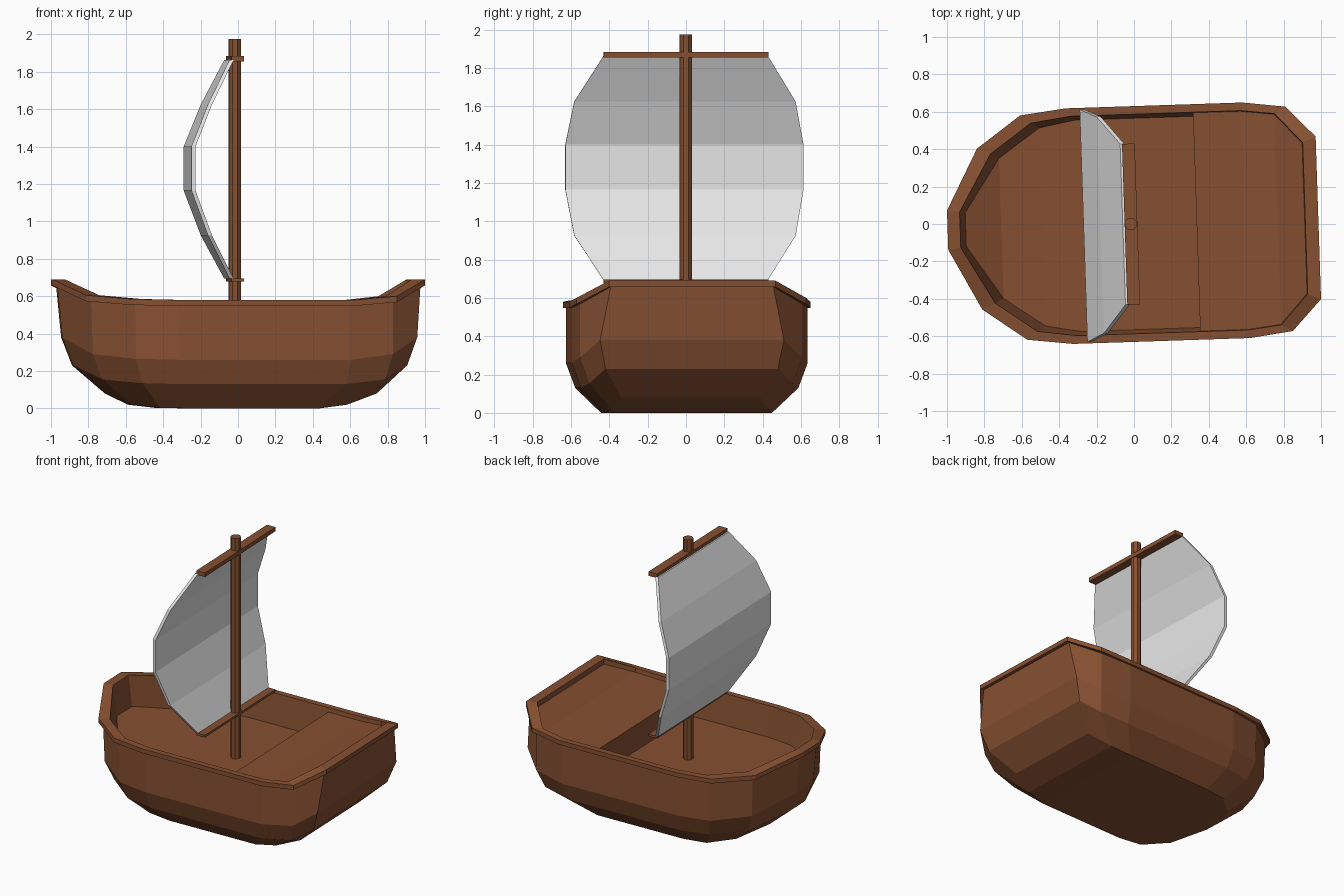
import bpy, bmesh, math

if "Cube" in bpy.data.objects:
    bpy.data.objects.remove(bpy.data.objects["Cube"])

TURN = math.radians(1.9)  # the whole boat is turned slightly about z


def material(name, rgb):
    m = bpy.data.materials.new(name)
    m.diffuse_color = (*rgb, 1)
    m.use_nodes = True
    m.node_tree.nodes["Principled BSDF"].inputs["Base Color"].default_value = m.diffuse_color
    return m


wood = material("brown wood", (0.24, 0.08, 0.031))
cloth = material("white cloth", (0.8, 0.8, 0.8))


def finish(bm, name, mat):
    bmesh.ops.recalc_face_normals(bm, faces=bm.faces[:])
    me = bpy.data.meshes.new(name)
    bm.to_mesh(me)
    bm.free()
    me.materials.append(mat)
    ob = bpy.data.objects.new(name, me)
    ob.rotation_euler.z = TURN
    bpy.context.collection.objects.link(ob)
    return ob


def loft(name, loops, mat, strips=False):
    """Closed solid through equally long loops; caps are one face or cross strips."""
    bm = bmesh.new()
    rings = [[bm.verts.new(p) for p in loop] for loop in loops]
    n = len(rings[0])
    for a, b in zip(rings, rings[1:]):
        for i in range(n):
            j = (i + 1) % n
            bm.faces.new((a[i], a[j], b[j], b[i]))
    for r in (rings[0], rings[-1]):
        if strips:
            for i in range(n // 2 - 1):
                bm.faces.new((r[i], r[i + 1], r[n - 2 - i], r[n - 1 - i]))
        else:
            bm.faces.new(r)
    return finish(bm, name, mat)


def mirrored(xs, ys, zs):
    """Full outline from the half outline on the +y side."""
    half = list(zip(xs, ys, zs))
    return half + [(x, -y, z) for x, y, z in reversed(half)]


def box(name, x0, x1, y, z0, z1, mat):
    loft(name, [[(x0, -y, z), (x1, -y, z), (x1, y, z), (x0, y, z)] for z in (z0, z1)], mat)


# Hull: stations run from bow to stern, loops from keel over the rail to the deck
RX = (-.997, -.826, -.59, -.345, .60, .83, .986)
RY = (.105, .43, .60, .63, .63, .60, .435)
SHEER = (.69, .605, .585, .58, .58, .60, .69)
HX = (-.97, -.80, -.57, -.335, .585, .81, .962)
HY = (.10, .415, .58, .616, .616, .58, .425)
IX = (-.93, -.755, -.535, -.32, .59, .77, .916)
IY = (.095, .40, .557, .587, .587, .565, .405)
low = [z - .032 for z in SHEER]
hull_loops = [
    mirrored((-.71, -.58, -.43, -.26, .42, .57, .73),
             (.07, .28, .41, .435, .435, .41, .36),
             (.08, .02, .003, 0, 0, .02, .08)),
    mirrored((-.885, -.74, -.53, -.32, .56, .77, .89),
             (.09, .37, .53, .568, .568, .53, .45),
             (.23, .155, .135, .13, .13, .155, .23)),
    mirrored((-.943, -.79, -.565, -.335, .585, .81, .943),
             (.10, .41, .58, .616, .616, .58, .48),
             (.38, .29, .265, .26, .26, .29, .38)),
    mirrored(HX, HY, low),
    mirrored(RX, RY, low),
    mirrored(RX, RY, SHEER),
    mirrored(IX, IY, SHEER),
    mirrored((-.90, -.71, -.49, -.30, .58, .75, .89),
             (.09, .375, .53, .565, .565, .54, .39),
             (.47, .385, .365, .36, .36, .37, .42)),
]
loft("hull", hull_loops, wood, strips=True)

# Raised deck at the stern, rising with the rail
AX, AY = (.335, .59, .768, .914), (.585, .585, .563, .404)
loft("stern_deck", [mirrored(AX, AY, (.35, .35, .36, .41)),
                    mirrored(AX, AY, (.55, .55, .57, .655))], wood, strips=True)

# Mast
R, N = .035, 8
ring = [(R * math.cos(math.tau * (i + .5) / N) - .017,
         R * math.sin(math.tau * (i + .5) / N)) for i in range(N)]
loft("mast", [[(x, y, z) for x, y in ring] for z in (.34, 1.975)], wood)

# Cross spars above and below the sail
box("upper_spar", -.050, .018, .43, 1.855, 1.885, wood)
box("lower_spar", -.050, .018, .43, .678, .695, wood)

# Billowing sail: cross-sections stacked from bottom to top
sections = [(.695, -.06, .43), (.925, -.18, .578), (1.165, -.27, .622),
            (1.40, -.27, .622), (1.625, -.18, .578), (1.862, -.06, .43)]
loft("sail", [[(x, -w, z), (x + .022, -w, z), (x + .022, w, z), (x, w, z)]
              for z, x, w in sections], cloth)
